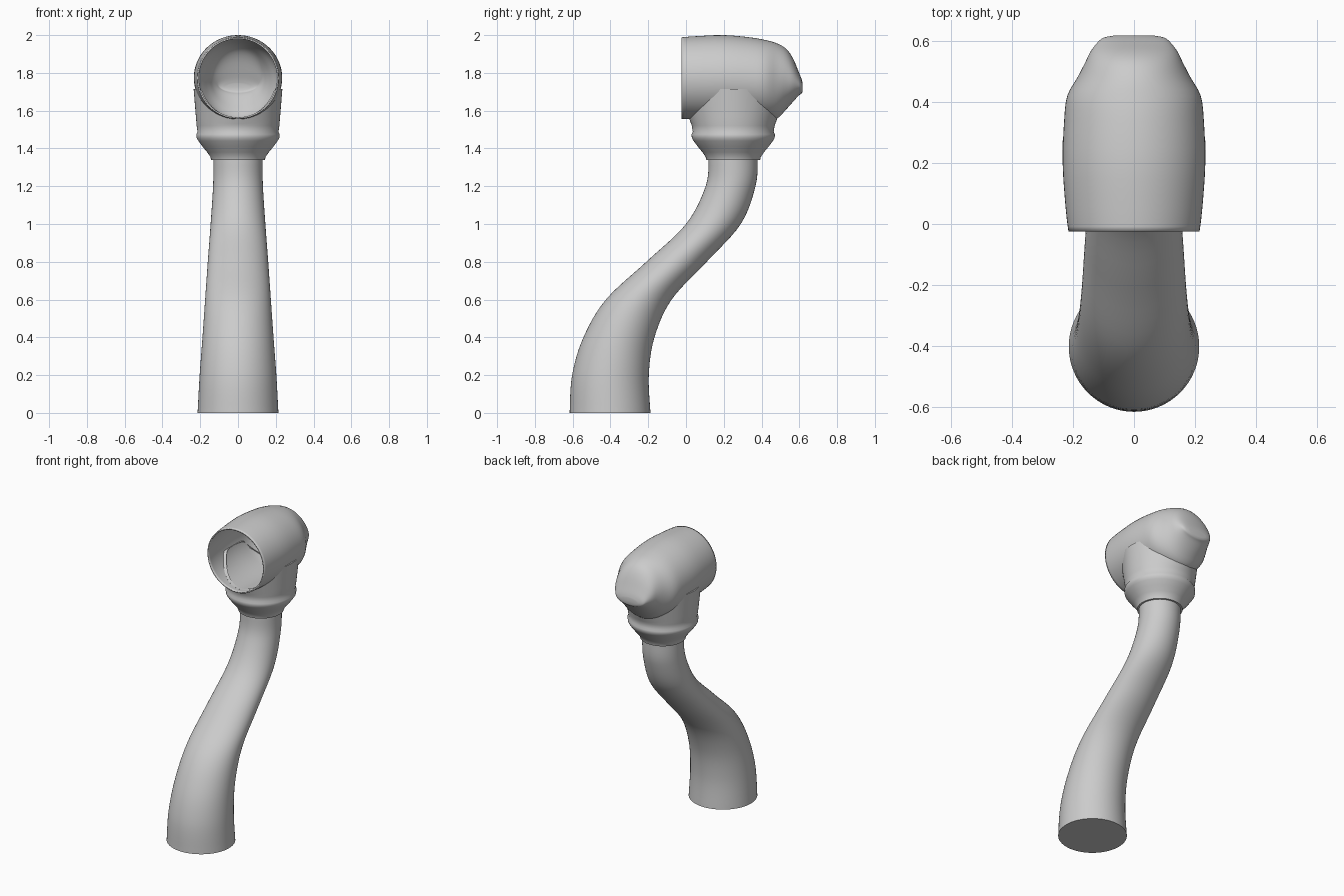
import bpy, bmesh, math
from mathutils import Vector

if "Cube" in bpy.data.objects:
    bpy.data.objects.remove(bpy.data.objects["Cube"])

grey = bpy.data.materials.new("plain grey")
grey.diffuse_color = (0.6, 0.6, 0.6, 1)
grey.use_nodes = True
grey.node_tree.nodes["Principled BSDF"].inputs["Base Color"].default_value = grey.diffuse_color
SIDES = 64


def spline(keys, steps):
    """Smooth interpolation through rows of ring parameters."""
    out = []
    for i in range(len(keys) - 1):
        a, b = keys[max(i - 1, 0)], keys[i]
        c, d = keys[i + 1], keys[min(i + 2, len(keys) - 1)]
        for s in range(steps):
            t = s / steps
            out.append([0.5 * (2 * q + (r - p) * t + (2 * p - 5 * q + 4 * r - w) * t * t
                               + (3 * q - p - 3 * r + w) * t ** 3)
                        for p, q, r, w in zip(a, b, c, d)])
    return out + [list(keys[-1])]


def loft(name, rings, cap_start=False, cap_end=False, angle=40):
    """Skin a list of closed rings and shade the result."""
    bm = bmesh.new()
    rows = [[bm.verts.new(p) for p in ring] for ring in rings]
    for lo, hi in zip(rows, rows[1:]):
        for i in range(SIDES):
            j = (i + 1) % SIDES
            bm.faces.new((lo[i], lo[j], hi[j], hi[i]))
    if cap_start:
        bm.faces.new(rows[0][::-1])
    if cap_end:
        bm.faces.new(rows[-1])
    bmesh.ops.recalc_face_normals(bm, faces=bm.faces)
    mesh = bpy.data.meshes.new(name)
    bm.to_mesh(mesh)
    bm.free()
    obj = bpy.data.objects.new(name, mesh)
    bpy.context.collection.objects.link(obj)
    mesh.materials.append(grey)
    bpy.ops.object.select_all(action='DESELECT')
    obj.select_set(True)
    bpy.context.view_layer.objects.active = obj
    bpy.ops.object.shade_smooth_by_angle(angle=math.radians(angle))
    return obj


turn = [(math.cos(2 * math.pi * i / SIDES), math.sin(2 * math.pi * i / SIDES))
        for i in range(SIDES)]

# Stem: level rings along an S curve (z, centre y, radius)
stem = [(0, -.402, .214), (.2, -.40, .203), (.4, -.355, .188), (.6, -.25, .174),
        (.8, -.05, .16), (1.0, .145, .145), (1.2, .236, .132), (1.345, .25, .13)]
loft("stem", [[(r * c, y + r * s, z) for c, s in turn] for z, y, r in spline(stem, 6)],
     cap_start=True, cap_end=True)

# Socket: flared collar with a bead, rising to a saddle rim around the head
CY = .25
socket = [(1.338, .142), (1.355, .146), (1.38, .163), (1.41, .188), (1.44, .21),
          (1.455, .219), (1.475, .221), (1.487, .214), (1.52, .219)]
rings = [[(r * c, CY + r * s, z) for c, s in turn] for z, r in socket]


def rim_height(x):
    return min(1.715, 1.785 - math.sqrt(max(.222 ** 2 - x * x, 0)))


for t in (.25, .5, .75, 1):
    r = .219 + .016 * t
    rings.append([(r * c, CY + r * s, 1.52 + t * (rim_height(r * c) - 1.52)) for c, s in turn])
# rim folds inward under the head
rings.append([(.215 * c, CY + .215 * s, rim_height(.235 * c)) for c, s in turn])
loft("socket", rings, cap_start=True)

# Head: hollow tube with a tapered, closed back (y, half width, top z, bottom z)
head = [(-.025, .215, 1.988, 1.557), (.05, .224, 1.994, 1.553), (.2, .234, 2.0, 1.547),
        (.34, .229, 1.988, 1.545), (.42, .219, 1.974, 1.546), (.48, .186, 1.957, 1.556),
        (.53, .16, 1.928, 1.606), (.565, .143, 1.88, 1.645), (.595, .12, 1.81, 1.678),
        (.611, .10, 1.77, 1.69), (.618, .065, 1.745, 1.702)]
shell = loft("head_shell",
             [[(w * c, y, (top + low) / 2 + (top - low) / 2 * s) for c, s in turn]
              for y, w, top, low in spline(head, 3)], cap_end=True, angle=50)
wall = shell.modifiers.new("wall", 'SOLIDIFY')
wall.thickness = .008
wall.offset = -1
